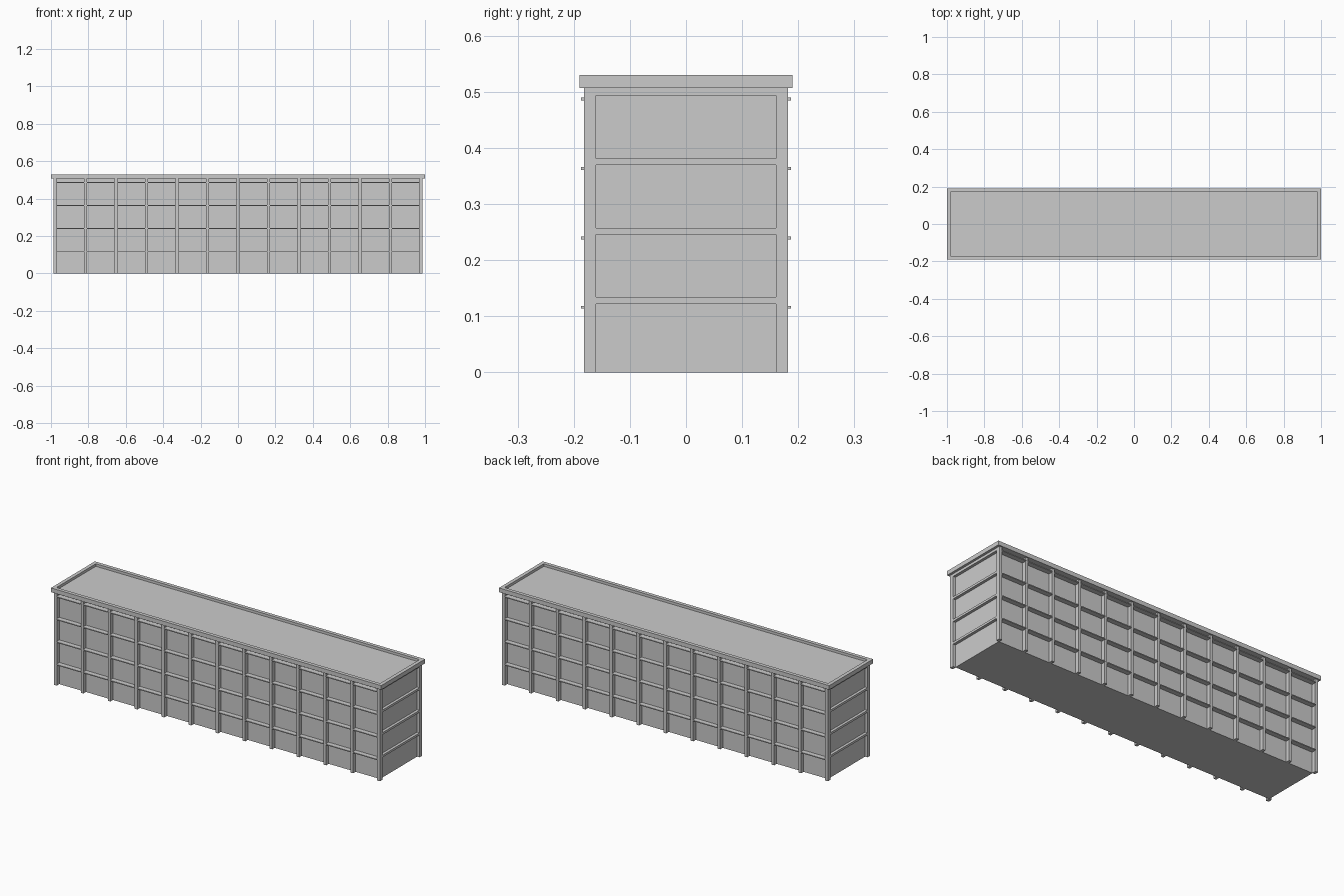
import bpy
import bmesh

if "Cube" in bpy.data.objects:
    bpy.data.objects.remove(bpy.data.objects["Cube"])

PITCH = 0.1633                       # bay spacing along the facade
PIL_W = 0.016                        # pilaster width
STOREY = 0.1237                      # storey height


def boxes(name, extents):
    """One object made of axis-aligned boxes (x0, x1, y0, y1, z0, z1)."""
    bm = bmesh.new()
    for x0, x1, y0, y1, z0, z1 in extents:
        verts = bmesh.ops.create_cube(bm, size=1)["verts"]
        for v in verts:
            v.co.x = x1 if v.co.x > 0 else x0
            v.co.y = y1 if v.co.y > 0 else y0
            v.co.z = z1 if v.co.z > 0 else z0
    mesh = bpy.data.meshes.new(name)
    bm.to_mesh(mesh)
    bm.free()
    obj = bpy.data.objects.new(name, mesh)
    bpy.context.collection.objects.link(obj)
    return obj


def mirrored(obj, x=False, y=False):
    mod = obj.modifiers.new("mirror", 'MIRROR')
    mod.use_axis = (x, y, False)
    mod.use_clip = False
    mod.use_mirror_merge = False
    return obj


# Main block with recessed walls
boxes("building_core", [(-0.972, 0.972, -0.16, 0.16, 0, 0.507)])

# Facade pilasters between the bays
mirrored(boxes("facade_pilasters", [
    (i * PITCH - PIL_W / 2, i * PITCH + PIL_W / 2, -0.182, -0.16, 0, 0.508)
    for i in range(-5, 6)]), y=True)

# Corner columns
mirrored(boxes("corner_columns", [(0.970, 0.987, -0.182, -0.16, 0, 0.508)]),
         x=True, y=True)

# Thin ledges in every bay and storey
ledges = []
for i in range(-6, 6):
    x0 = i * PITCH + PIL_W / 2 if i > -6 else -0.970
    x1 = (i + 1) * PITCH - PIL_W / 2 if i < 5 else 0.970
    for k in range(4):
        z = 0.1135 + k * STOREY
        ledges.append((x0, x1, -0.187, -0.16, z, z + 0.005))
mirrored(boxes("facade_ledges", ledges), y=True)

# Horizontal bands framing the recessed end panels
mirrored(boxes("end_bands", [
    (0.972, 0.987, -0.16, 0.16, 0.122 + k * STOREY,
     0.134 + k * STOREY if k < 3 else 0.508) for k in range(4)]), x=True)

# Roof slab and raised parapet rim
boxes("roof_slab", [(-0.98, 0.98, -0.17, 0.17, 0.507, 0.516)])
mirrored(boxes("parapet_long", [(-1, 1, -0.19, -0.17, 0.507, 0.53)]), y=True)
mirrored(boxes("parapet_short", [(0.98, 1, -0.17, 0.17, 0.507, 0.53)]), x=True)
